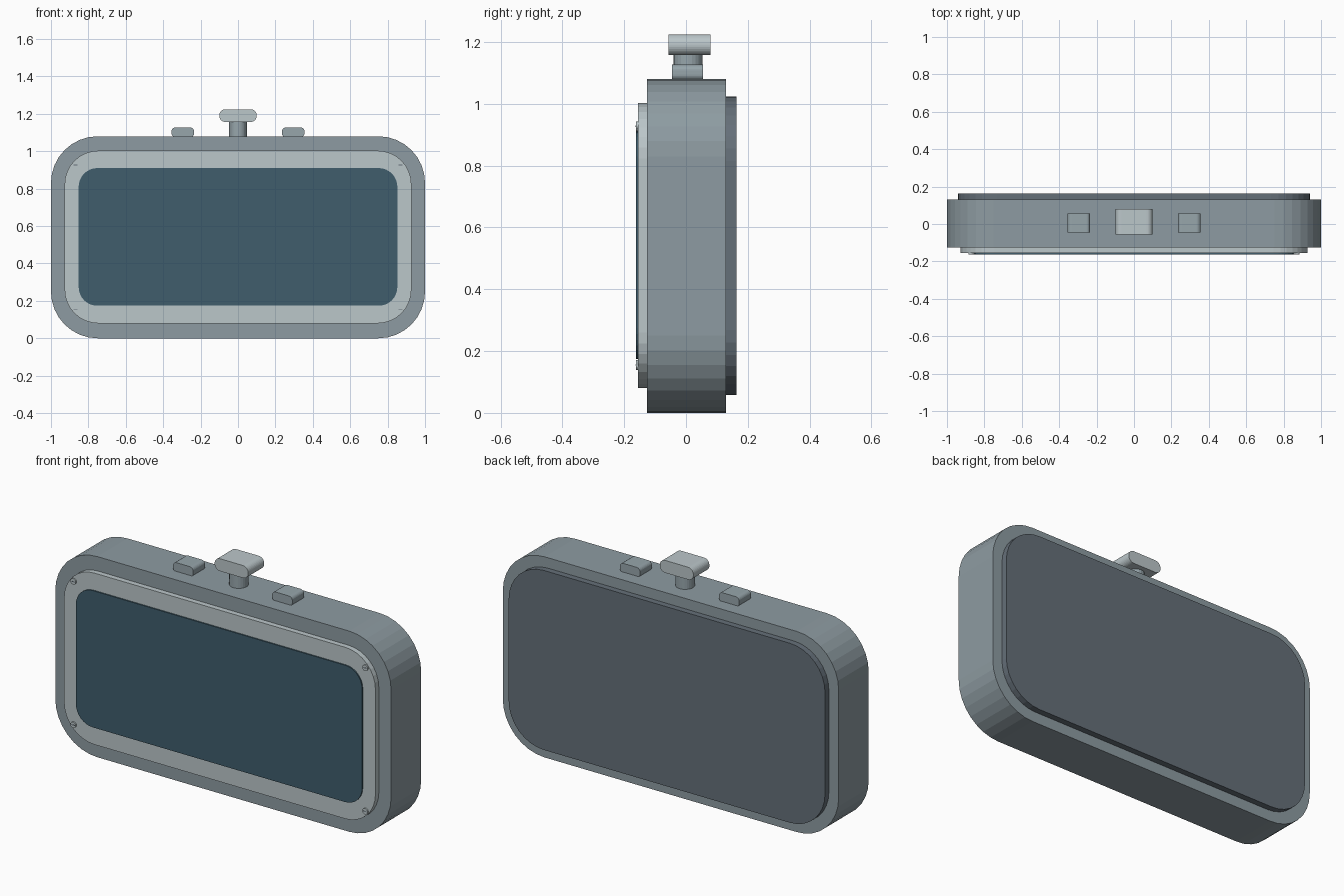
import bpy, bmesh, math

if "Cube" in bpy.data.objects:
    bpy.data.objects.remove(bpy.data.objects["Cube"])


def material(name, rgb):
    m = bpy.data.materials.new(name)
    m.diffuse_color = (*rgb, 1)
    m.use_nodes = True
    m.node_tree.nodes["Principled BSDF"].inputs["Base Color"].default_value = m.diffuse_color
    return m


BODY = material("body_grey", (0.27, 0.33, 0.36))
TRIM = material("light_trim", (0.50, 0.57, 0.59))
BACK = material("dark_back", (0.13, 0.16, 0.19))
GLASS = material("screen_blue", (0.05, 0.11, 0.15))
BUTTON = material("button_grey", (0.31, 0.38, 0.41))


def finish(name, bm, mat):
    bmesh.ops.recalc_face_normals(bm, faces=bm.faces)
    mesh = bpy.data.meshes.new(name)
    bm.to_mesh(mesh)
    bm.free()
    mesh.materials.append(mat)
    ob = bpy.data.objects.new(name, mesh)
    bpy.context.collection.objects.link(ob)
    return ob


def slab(name, x, z, y, r, mat, seg=8):
    """Rounded rectangle in the xz plane, extruded along y."""
    bm = bmesh.new()
    corners = [(x[1] - r, z[1] - r), (x[0] + r, z[1] - r),
               (x[0] + r, z[0] + r), (x[1] - r, z[0] + r)]
    ring = []
    for q, (cx, cz) in enumerate(corners):
        for i in range(seg + 1):
            a = math.pi / 2 * (q + i / seg)
            ring.append(bm.verts.new((cx + r * math.cos(a), y[0], cz + r * math.sin(a))))
    face = bm.faces.new(ring)
    out = bmesh.ops.extrude_face_region(bm, geom=[face], use_keep_orig=True)
    verts = [v for v in out["geom"] if isinstance(v, bmesh.types.BMVert)]
    bmesh.ops.translate(bm, verts=verts, vec=(0, y[1] - y[0], 0))
    return finish(name, bm, mat)


def cylinder(name, loc, r, depth, mat, sides, rot_x=0):
    bm = bmesh.new()
    bmesh.ops.create_cone(bm, cap_ends=True, segments=sides, radius1=r, radius2=r, depth=depth)
    ob = finish(name, bm, mat)
    ob.location = loc
    ob.rotation_euler.x = rot_x
    return ob


# Case, back plate, front bezel and screen
slab("case", (-1, 1), (0, 1.08), (-0.126, 0.13), 0.25, BODY)
slab("back_plate", (-0.942, 0.942), (0.058, 1.024), (0.128, 0.163), 0.21, BACK)
slab("front_bezel", (-0.927, 0.927), (0.08, 1.003), (-0.155, -0.124), 0.18, TRIM)
slab("screen", (-0.852, 0.852), (0.174, 0.91), (-0.162, -0.15), 0.1, GLASS)

# Corner screws with raised slot bars
for i, (sx, sz) in enumerate([(-1, 0.155), (1, 0.155), (-1, 0.927), (1, 0.927)]):
    cylinder(f"screw_{i}", (sx * 0.869, -0.157, sz), 0.016, 0.01, TRIM, 16, math.pi / 2)
    slab(f"screw_slot_{i}", (sx * 0.869 - 0.011, sx * 0.869 + 0.011),
         (sz - 0.002, sz + 0.002), (-0.163, -0.16), 0.001, BACK, 1)

# Side buttons on top
for side, sx in (("left", -1), ("right", 1)):
    c = sx * 0.295
    slab(f"button_{side}", (c - 0.06, c + 0.06), (1.075, 1.127), (-0.045, 0.055), 0.02, BUTTON, 6)

# Central stem and cap
cylinder("stem", (0, 0.007, 1.12), 0.047, 0.1, BUTTON, 24)
slab("stem_cap", (-0.1, 0.1), (1.157, 1.224), (-0.056, 0.08), 0.032, TRIM, 8)
